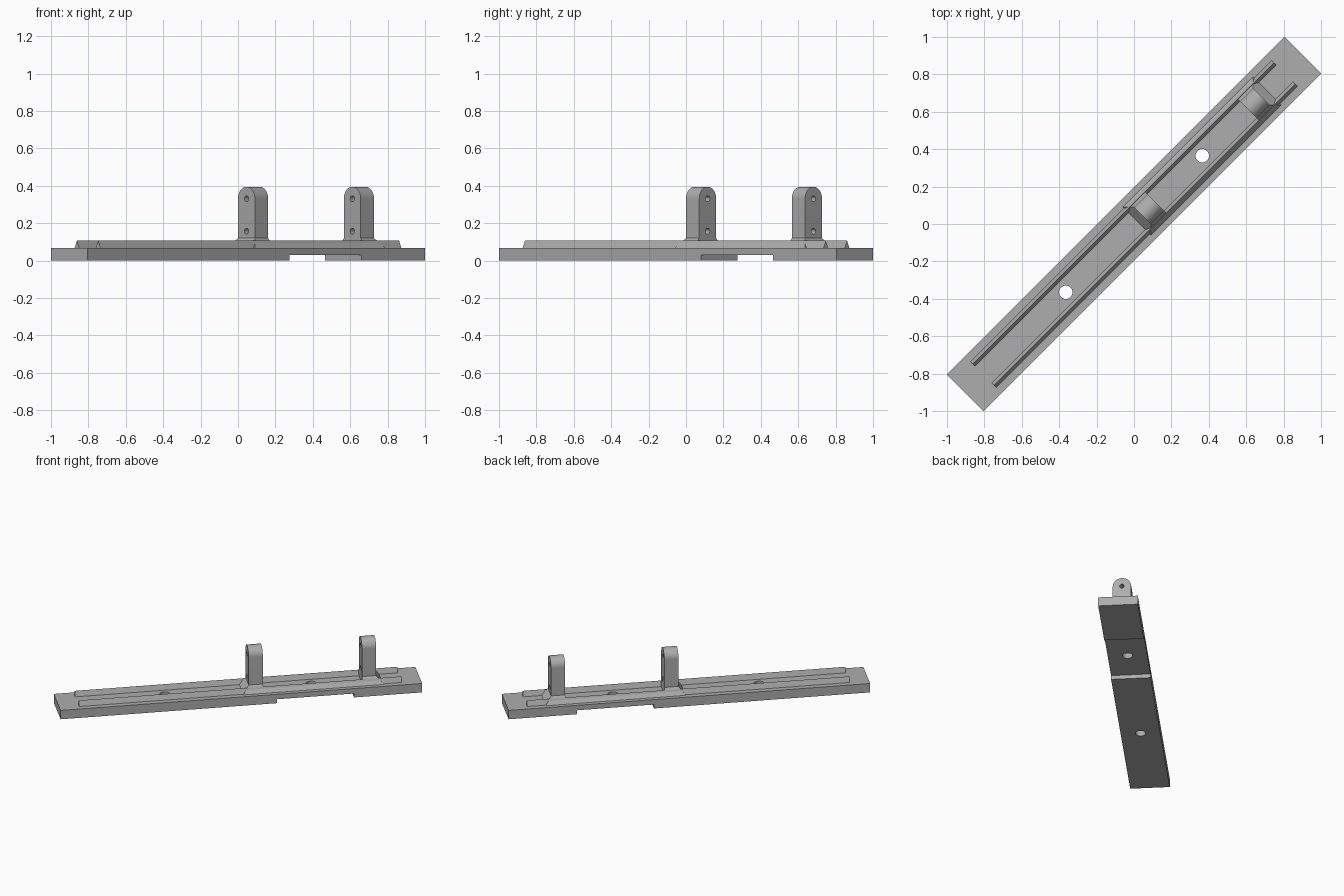
import bpy, bmesh, math
from mathutils import Matrix, Vector

if "Cube" in bpy.data.objects:
    bpy.data.objects.remove(bpy.data.objects["Cube"])

grey = bpy.data.materials.new("plain grey")
grey.use_nodes = True
grey.diffuse_color = (0.42, 0.42, 0.42, 1)
grey.node_tree.nodes["Principled BSDF"].inputs["Base Color"].default_value = (0.42, 0.42, 0.42, 1)

TURN = Matrix.Rotation(math.radians(45), 4, 'Z')   # the bar lies on the diagonal
TOP = 0.068                                        # plate top height


def finish(name, bm):
    bmesh.ops.recalc_face_normals(bm, faces=bm.faces)
    mesh = bpy.data.meshes.new(name)
    bm.to_mesh(mesh)
    bm.free()
    mesh.materials.append(grey)
    obj = bpy.data.objects.new(name, mesh)
    obj.matrix_world = TURN
    bpy.context.collection.objects.link(obj)
    return obj


def prism(name, outline, offset):
    """Extrude a closed outline of 3D points by an offset."""
    bm = bmesh.new()
    face = bm.faces.new([bm.verts.new(p) for p in outline])
    new = bmesh.ops.extrude_face_region(bm, geom=[face])["geom"]
    verts = [g for g in new if isinstance(g, bmesh.types.BMVert)]
    bmesh.ops.translate(bm, verts=verts, vec=Vector(offset))
    return finish(name, bm)


def cylinder(name, radius, depth, matrix):
    bm = bmesh.new()
    bmesh.ops.create_cone(bm, cap_ends=True, segments=32, radius1=radius,
                          radius2=radius, depth=depth, matrix=matrix)
    return finish(name, bm)


def cut(obj, cutter):
    mod = obj.modifiers.new("cut", 'BOOLEAN')
    mod.operation, mod.solver, mod.object = 'DIFFERENCE', 'EXACT', cutter
    select(obj)
    bpy.ops.object.modifier_apply(modifier=mod.name)
    bpy.data.objects.remove(cutter)


def select(obj):
    bpy.ops.object.select_all(action='DESELECT')
    obj.select_set(True)
    bpy.context.view_layer.objects.active = obj


def smooth(obj):
    select(obj)
    bpy.ops.object.shade_smooth_by_angle(angle=math.radians(30))


# Base plate with a shallow notch underneath and two screw holes
L, W = 1.276, 0.138
side = [(-L, 0), (0.25, 0), (0.25, 0.03), (0.795, 0.03), (0.795, 0), (L, 0), (L, TOP), (-L, TOP)]
plate = prism("base_plate", [(x, -W, z) for x, z in side], (0, 2 * W, 0))
for x in (-0.516, 0.516):
    cut(plate, cylinder("screw_cutter", 0.036, 0.4, Matrix.Translation((x, 0, 0))))
smooth(plate)

# Two long triangular guide ridges
for name, s in (("left_ridge", 1), ("right_ridge", -1)):
    section = [(0.063, TOP - 0.002), (0.098, TOP - 0.002), (0.08, 0.107)]
    prism(name, [(-1.138, s * y, z) for y, z in section], (2.276, 0, 0))

# Flared foot carrying both posts, hollowed between them
START, END, H, T = 0.064, 0.964, 0.064, 0.1
FLARE, FOOT_TOP = 0.043, 0.12
bm = bmesh.new()
bmesh.ops.create_cube(bm, size=1)
for v in bm.verts:
    grow = FLARE if v.co.z < 0 else 0
    v.co = ((END + grow if v.co.x > 0 else START - grow),
            math.copysign(H + grow, v.co.y),
            TOP if v.co.z < 0 else FOOT_TOP)
foot = finish("flared_foot", bm)
x0, x1, c = START + T, END - T, 0.078
cut(foot, prism("channel_cutter", [(x0, -c, 0.05), (x1, -c, 0.05), (x1, c, 0.05), (x0, c, 0.05)],
                (0, 0, 0.2)))

# Round-topped posts, each with two through holes
AXIS = 0.331
for name, x in (("front_post", START), ("rear_post", END - T)):
    arc = [(H * math.cos(math.pi * i / 24), AXIS + H * math.sin(math.pi * i / 24)) for i in range(25)]
    outline = [(-H, TOP), (H, TOP)] + arc
    post = prism(name, [(x, y, z) for y, z in outline], (T, 0, 0))
    for z in (AXIS, 0.157):
        place = Matrix.Translation((x + T / 2, 0, z)) @ Matrix.Rotation(math.pi / 2, 4, 'Y')
        cut(post, cylinder("pin_cutter", 0.016, 0.3, place))
    smooth(post)
